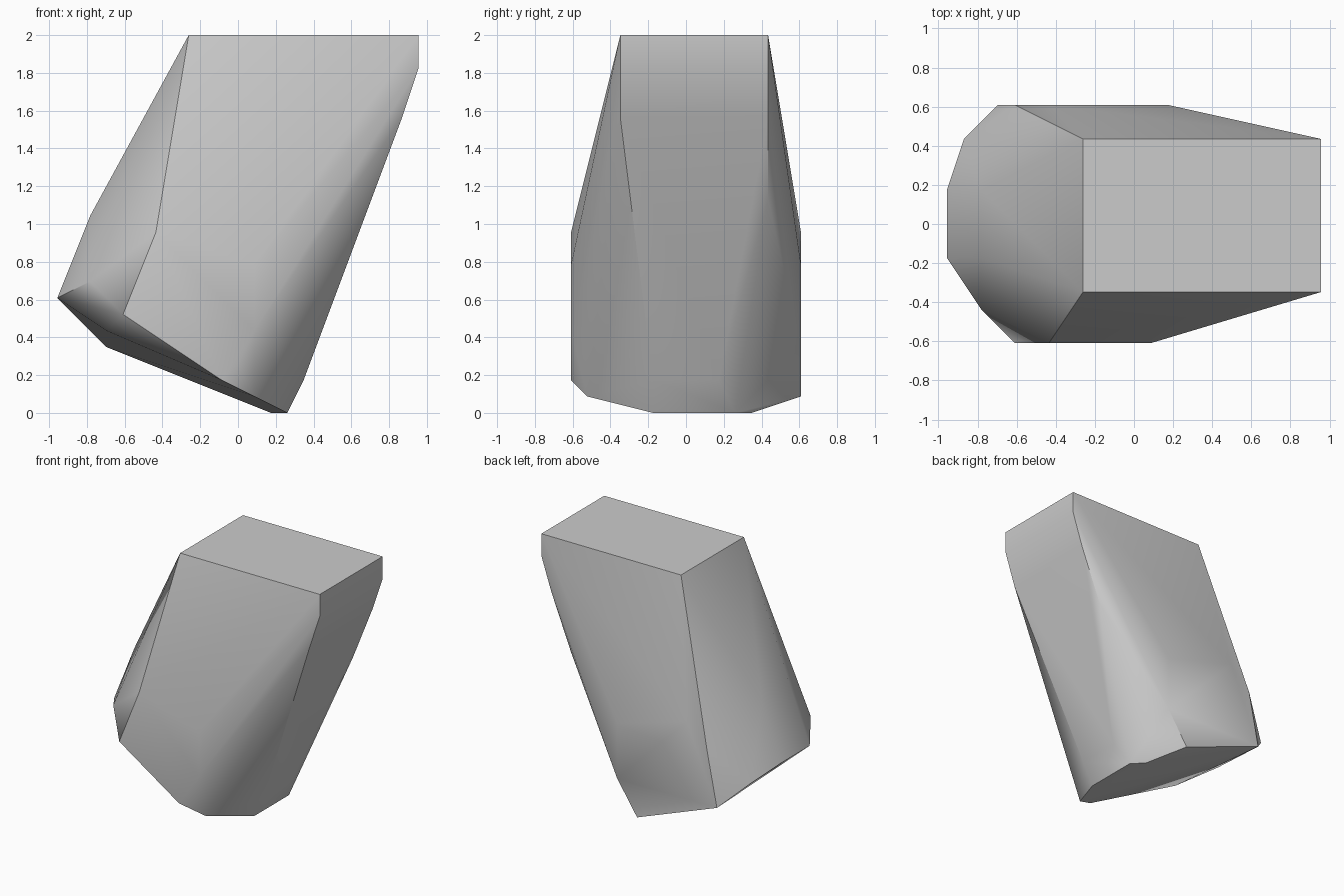
import bpy
import bmesh
import math
from mathutils import Vector

# Remove the default object
default = bpy.data.objects.get("Cube")
if default:
    bpy.data.objects.remove(default, do_unlink=True)

# The body sits on a regular lattice, 23 steps tall
STEP = 2 / 23


def make_material(name, colour):
    material = bpy.data.materials.new(name)
    material.use_nodes = True
    material.diffuse_color = colour
    shader = material.node_tree.nodes["Principled BSDF"]
    shader.inputs["Base Color"].default_value = colour
    return material


def across(x, z, *depths):
    """Corners sharing one spot in the front profile, at several depths."""
    return [Vector((x, y, z)) * STEP for y in depths]


def build_hull(name, corners, material):
    """Wrap a convex skin around the corners, smooth except at sharp edges."""
    bm = bmesh.new()
    for corner in corners:
        bm.verts.new(corner)
    bmesh.ops.convex_hull(bm, input=bm.verts[:])
    loose = [v for v in bm.verts if not v.link_faces]
    bmesh.ops.delete(bm, geom=loose, context="VERTS")
    bmesh.ops.dissolve_limit(bm, angle_limit=math.radians(0.5),
                             verts=bm.verts[:], edges=bm.edges[:])
    bmesh.ops.recalc_face_normals(bm, faces=bm.faces[:])
    mesh = bpy.data.meshes.new(name)
    bm.to_mesh(mesh)
    bm.free()
    mesh.materials.append(material)
    body = bpy.data.objects.new(name, mesh)
    bpy.context.collection.objects.link(body)
    bpy.ops.object.select_all(action="DESELECT")
    body.select_set(True)
    bpy.context.view_layer.objects.active = body
    bpy.ops.object.shade_smooth_by_angle(angle=math.radians(30))
    return body


# Flat rectangular top
top = across(-3, 23, -4, 5) + across(11, 23, -4, 5)

# Overhanging left wall, from the top down to the foot
left_wall = (across(11, 21, -4, 5) + across(10, 18, -4, 5)
             + across(8, 13, 5) + across(4, 2, -2, 2))

# Leaning right wall and its blunt lower tip
right_wall = (across(-9, 12, -2, 2) + across(-11, 7, -2, 2)
              + across(-9, 8, -5) + across(-10, 6, 5))

# Bulging front and back walls
front_wall = (across(-5, 11, -7) + across(1, 9, -7) + across(1, 5, -7)
              + across(0, 3, -7) + across(-7, 6, -7))
back_wall = (across(-5, 11, 7) + across(-7, 9, 7)
             + across(2, 9, 7) + across(2, 4, 7))

# Slanted underside
underside = (across(3, 0, -2, 3) + across(2, 0, 4) + across(0, 1, 7)
             + across(-8, 4, 7) + across(-8, 5, -4)
             + across(-1, 2, -7) + across(1, 1, -6))

grey = make_material("plain_grey", (0.6, 0.6, 0.6, 1))
build_hull("leaning_block",
           top + left_wall + right_wall + front_wall + back_wall + underside,
           grey)
